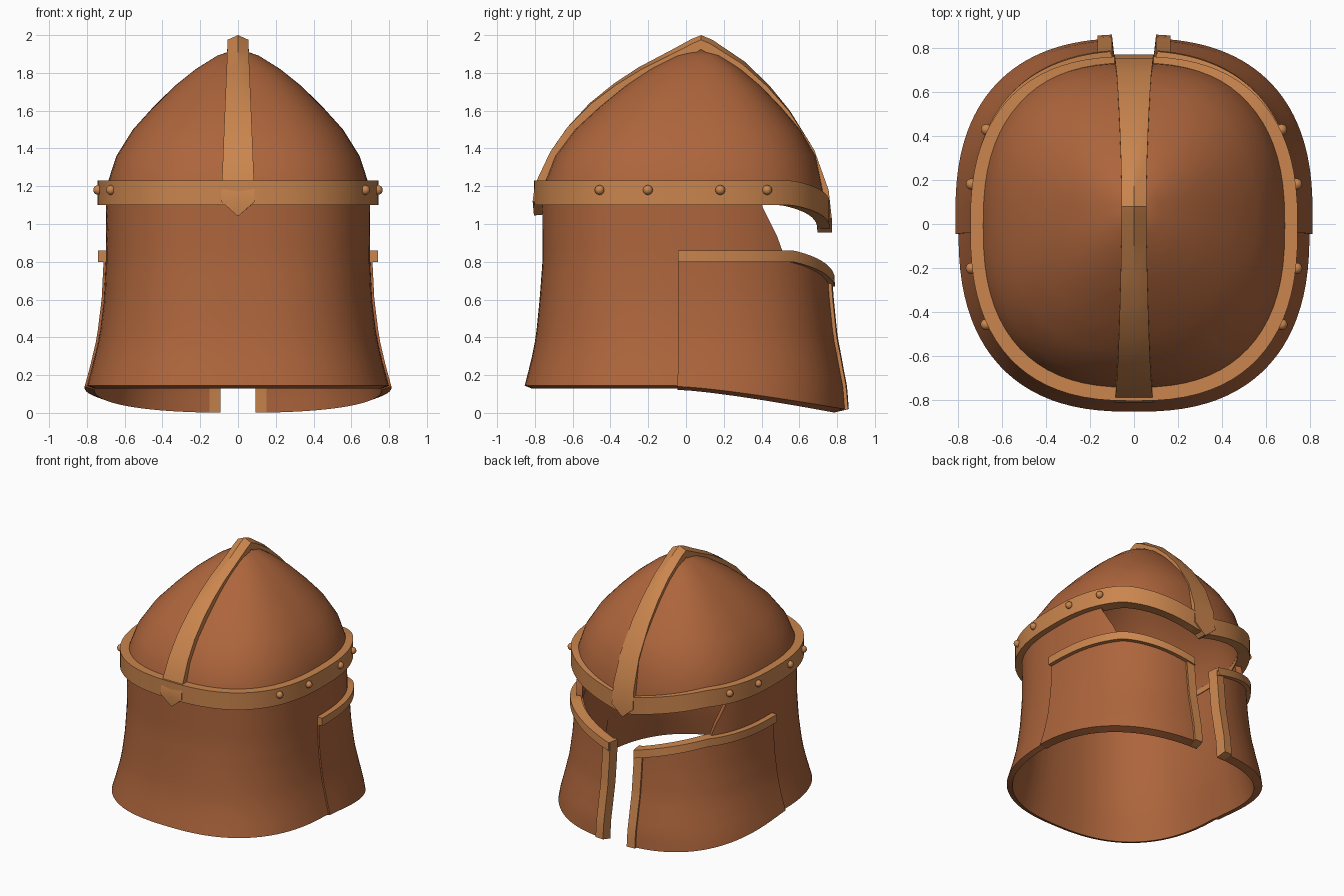
import bpy, bmesh, math
from mathutils import Vector

cube = bpy.data.objects.get("Cube")
if cube:
    bpy.data.objects.remove(cube, do_unlink=True)


def material(name, rgb):
    m = bpy.data.materials.new(name)
    m.use_nodes = True
    m.diffuse_color = (*rgb, 1)
    m.node_tree.nodes["Principled BSDF"].inputs["Base Color"].default_value = (*rgb, 1)
    return m


LEATHER = material("reddish brown", (0.42, 0.13, 0.045))
TRIM = material("tan brown", (0.59, 0.235, 0.075))

# Wall outline: height, half width, half depth
WALL = [(0, .83, .855), (.14, .80, .84), (.25, .77, .815), (.4, .735, .785),
        (.6, .71, .765), (.8, .70, .75), (1.4, .70, .75)]
POWER = 0.8      # rounded-square outline
THICK = 0.04


def lerp(a, b, u):
    return a + (b - a) * u


def wall_size(z):
    for lo, hi in zip(WALL, WALL[1:]):
        if z <= hi[0]:
            u = max(0, (z - lo[0]) / (hi[0] - lo[0]))
            return lerp(lo[1], hi[1], u), lerp(lo[2], hi[2], u)
    return WALL[-1][1:]


def outline(t, a, b, cy, z):
    c, s = math.cos(t), math.sin(t)
    return Vector((math.copysign(a * abs(c) ** POWER, c),
                   cy + math.copysign(b * abs(s) ** POWER, s), z))


def wall(t, z, off=0):
    a, b = wall_size(z)
    return outline(t, a + off, b + off, -0.01 - 0.01 * max(0, 1 - z / .3), z)


def angle_at_x(x, z):
    return math.acos((x / wall_size(z)[0]) ** (1 / POWER))


def angle_at_y(y, z):
    s = (y + .01) / wall_size(z)[1]
    return math.copysign(math.asin(abs(s) ** (1 / POWER)), s)


def droop(x):
    """Share of the downward dip toward the face opening's middle."""
    return max(0, 1 - abs(x) / .55)


def bottom_edge(y):
    return .14 - .12 * min(1, max(0, (y + .04) / .86)) ** 1.3


def finish(bm, name, mat):
    bmesh.ops.remove_doubles(bm, verts=bm.verts, dist=1e-4)
    bmesh.ops.recalc_face_normals(bm, faces=bm.faces)
    mesh = bpy.data.meshes.new(name)
    bm.to_mesh(mesh)
    bm.free()
    mesh.materials.append(mat)
    ob = bpy.data.objects.new(name, mesh)
    bpy.context.collection.objects.link(ob)
    bpy.ops.object.select_all(action='DESELECT')
    ob.select_set(True)
    bpy.context.view_layer.objects.active = ob
    bpy.ops.object.shade_smooth_by_angle(angle=math.radians(35))
    return ob


def sweep(name, sections, mat, closed=False):
    """Bridge a row of section loops into a solid."""
    bm = bmesh.new()
    rings = [[bm.verts.new(p) for p in s] for s in sections]
    m = len(rings[0])
    pairs = list(zip(rings, rings[1:])) + ([(rings[-1], rings[0])] if closed else [])
    for r, q in pairs:
        for i in range(m):
            j = (i + 1) % m
            bm.faces.new((r[i], r[j], q[j], q[i]))
    if not closed:
        for r in (rings[0], rings[-1]):
            if m % 2:
                bm.faces.new(r)
            else:
                for i in range(m // 2 - 1):
                    bm.faces.new((r[i], r[i + 1], r[m - 2 - i], r[m - 1 - i]))
    return finish(bm, name, mat)


def mirror(ob):
    mod = ob.modifiers.new("mirror", 'MIRROR')
    mod.use_axis[0] = True
    return ob


# Pointed bowl: height and share of the full outline
BOWL = [(1.15, 1), (1.22, .985), (1.36, .92), (1.5, .795), (1.62, .64),
        (1.73, .48), (1.82, .32), (1.89, .16), (1.93, 0)]


def bowl_section(t):
    outer, inner = [], []
    for i, (z, f) in enumerate(BOWL):
        cy = -.01 + .09 * (1 - f)
        p = outline(t, .70 * f, .75 * f, cy, z)
        q = outline(t, max(0, .70 * f - THICK), max(0, .75 * f - THICK), cy, z - .04 * (1 - f))
        if i < 2 and p.y > 0:
            for v in (p, q):
                v.z -= .13 * droop(p.x) * (1 - .4 * i)
        outer.append(p)
        inner.append(q)
    return outer + inner[::-1]


sweep("bowl", [bowl_section(math.tau * i / 72) for i in range(72)], LEATHER, True)


# Flared neck guard, open at the face
def neck_section(u):
    outer, inner = [], []
    for k in range(15):
        v = k / 14

        def angle(z):
            y = lerp(.51, .40, min(1, max(0, (z - .88) / .22)))
            t1 = angle_at_y(y, z)
            return lerp(t1, -math.pi - t1, u)
        low = bottom_edge(wall(angle(.1), .1).y) + .004
        z = lerp(1.17, low, v)
        t = angle(z)
        outer.append(wall(t, z))
        inner.append(wall(t, z - .015 * v ** 4, -THICK))
    return outer + inner[::-1]


sweep("neck_guard", [neck_section(i / 64) for i in range(65)], LEATHER)


# Cheek plates with a narrow gap between them
GAP = 0.10


def cheek_angle(u, z):
    return lerp(angle_at_y(-.04, z), angle_at_x(GAP, z), u)


def cheek_top(u):
    return .86 - .16 * droop(wall(cheek_angle(u, .8), .8).x)


def cheek_section(u):
    outer, inner = [], []
    for k in range(13):
        v = k / 12
        z = lerp(cheek_top(u) - .02, bottom_edge(wall(cheek_angle(u, .1), .1).y), v)
        t = cheek_angle(u, z)
        outer.append(wall(t, z, .012))
        inner.append(wall(t, z - .018 * v ** 4, -THICK - .005))
    return outer + inner[::-1]


def cheek_top_trim(u):
    z = cheek_top(u)
    t = cheek_angle(u, .8)
    return [wall(t, z - h, o) for h, o in ((0, .042), (.06, .042), (.06, -.03), (0, -.03))]


def cheek_gap_trim(v):
    z = lerp(cheek_top(1), .02, v)
    t0, t1 = angle_at_x(GAP - .003, z), angle_at_x(GAP + .06, z)
    low = z - .018 * v ** 4
    return [wall(t0, z, .03), wall(t1, z, .03),
            wall(t1, low, -THICK - .008), wall(t0, low, -THICK - .008)]


steps = [i / 32 for i in range(33)]
mirror(sweep("cheek_plate", [cheek_section(u) for u in steps], LEATHER))
mirror(sweep("cheek_top_trim", [cheek_top_trim(u) for u in steps], TRIM))
mirror(sweep("cheek_gap_trim", [cheek_gap_trim(u) for u in steps[::2]], TRIM))


# Brow band, dipping to a point over the face
def band_offset(t):
    return .045 - .022 * max(0, math.sin(t)) ** 2


def band_section(t):
    p = wall(t, 1.2)
    dip = .13 * droop(p.x) if p.y > 0 else 0
    o = band_offset(t)
    return [wall(t, z, off) - Vector((0, 0, dip))
            for z, off in ((1.23, o), (1.10, o), (1.10, -.045), (1.23, -.03))]


sweep("brow_band", [band_section(math.tau * i / 80) for i in range(80)], TRIM, True)

# Crest strap running over the top, pointed at both ends
CREST = [(-.805, 1.045), (-.812, 1.12), (-.80, 1.21), (-.72, 1.38), (-.63, 1.51),
         (-.51, 1.64), (-.38, 1.745), (-.25, 1.83), (-.08, 1.92), (.03, 1.98), (.08, 2.0),
         (.14, 1.975), (.31, 1.86), (.44, 1.735), (.55, 1.6), (.68, 1.39),
         (.755, 1.18), (.772, 1.03), (.772, .955)]
sections = []
for i, (y, z) in enumerate(CREST):
    before, after = CREST[max(0, i - 1)], CREST[min(len(CREST) - 1, i + 1)]
    d = Vector((0, after[0] - before[0], after[1] - before[1])).normalized()
    n = Vector((0, -d.z, d.y))
    top = Vector((0, y, z))
    w = lerp(.09, .056, min(1, max(0, (z - 1.1) / .85)))
    if i in (0, len(CREST) - 1):
        w = .006
    ridge = .025 * max(0, (z - 1.5) / .5)
    sections.append([top + n * -h + Vector((x, 0, 0)) for x, h in
                     ((-w, .075), (-w, ridge), (0, 0), (w, ridge), (w, .075))])
sweep("crest_strap", sections, TRIM)

# Rivets along both sides of the band
for y in (-.43, -.19, .17, .405):
    t = angle_at_y(y, 1.18)
    bm = bmesh.new()
    bmesh.ops.create_uvsphere(bm, u_segments=12, v_segments=8, radius=.026)
    bmesh.ops.translate(bm, verts=bm.verts, vec=wall(t, 1.18, band_offset(t) + .004))
    mirror(finish(bm, "band_rivet", TRIM))
